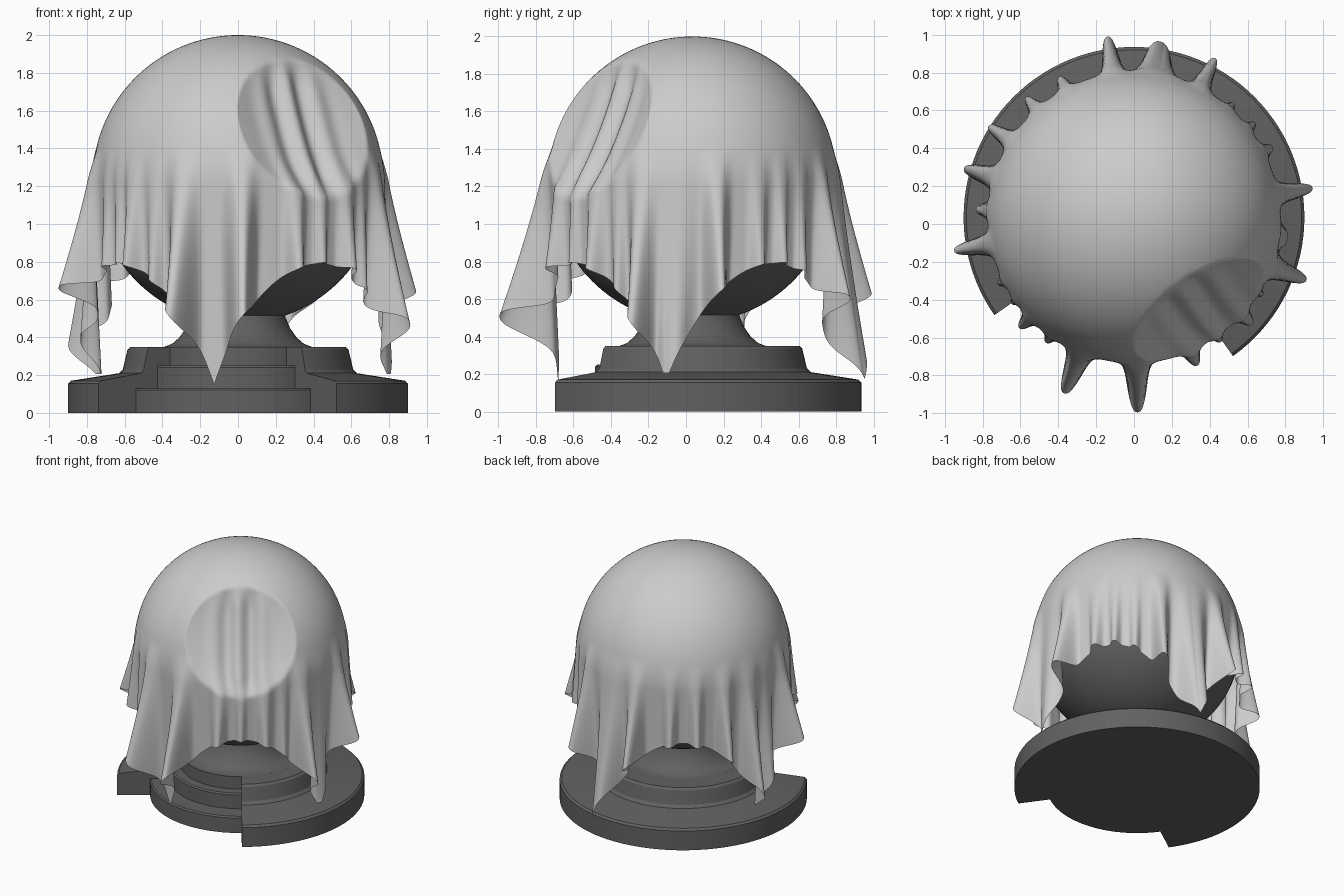
import bpy, bmesh, math
from mathutils import Vector

if "Cube" in bpy.data.objects:
    bpy.data.objects.remove(bpy.data.objects["Cube"])

CY = 0.035                                   # axis of the model in y
C = Vector((0, CY, 1.23))                    # ball centre
R = 0.77                                     # cloth radius over the ball
FRONT = 260                                  # azimuth of the base notch and a cloth corner
AZ, EL = math.radians(305), math.radians(25)
DISH = Vector((math.cos(EL) * math.cos(AZ), math.cos(EL) * math.sin(AZ), math.sin(EL)))
SIDE = Vector((-math.sin(AZ), math.cos(AZ), 0))


def material(name, v):
    m = bpy.data.materials.new(name)
    m.diffuse_color = (v, v, v, 1)
    m.use_nodes = True
    m.node_tree.nodes["Principled BSDF"].inputs["Base Color"].default_value = m.diffuse_color
    return m


DARK = material("dark grey", 0.12)
LIGHT = material("light grey cloth", 0.6)


def finish(bm, name, mat, recalc=True):
    if recalc:
        bmesh.ops.recalc_face_normals(bm, faces=bm.faces)
    me = bpy.data.meshes.new(name)
    bm.to_mesh(me)
    bm.free()
    ob = bpy.data.objects.new(name, me)
    bpy.context.collection.objects.link(ob)
    me.materials.append(mat)
    return ob


def lathe(name, profile, a0, a1, steps, closed_profile):
    """Turn an (r, z) profile about the axis; partial turns get end caps."""
    bm = bmesh.new()
    full = abs(a1 - a0) >= 360
    cols = []
    for i in range(steps if full else steps + 1):
        a = math.radians(a0 + (a1 - a0) * i / steps)
        cols.append([bm.verts.new((r * math.cos(a), CY + r * math.sin(a), z)) for r, z in profile])
    n = len(profile)
    for i in range(steps):
        p, q = cols[i], cols[(i + 1) % len(cols)]
        for k in range(n if closed_profile else n - 1):
            m = (k + 1) % n
            bm.faces.new((p[k], q[k], q[m], p[m]))
    ends = (cols[0], cols[-1]) if not full else ([c[0] for c in cols], [c[-1] for c in cols])
    for e in ends:
        bm.faces.new(e)
    return finish(bm, name, DARK)


# Stepped core with flared neck
core = lathe("base_core", [
    (0.66, 0), (0.66, 0.12), (0.65, 0.13), (0.52, 0.13), (0.52, 0.24), (0.51, 0.25),
    (0.44, 0.25), (0.44, 0.35), (0.39, 0.35), (0.35, 0.365), (0.31, 0.40), (0.275, 0.45),
    (0.25, 0.51), (0.24, 0.60)], 0, 360, 96, False)

# Outer ring with a quarter left open
ring = lathe("base_ring", [
    (0.66, 0), (0.90, 0), (0.90, 0.155), (0.885, 0.17), (0.63, 0.21), (0.61, 0.23),
    (0.585, 0.335), (0.57, 0.35), (0.44, 0.35), (0.44, 0.25), (0.52, 0.25),
    (0.52, 0.13), (0.66, 0.13)], FRONT + 45.5, FRONT + 315, 84, True)

# Ball with a sunk round face
bm = bmesh.new()
bmesh.ops.create_uvsphere(bm, u_segments=96, v_segments=64, radius=0.757)
for v in bm.verts:
    over = v.co.dot(DISH) - 0.64
    if over > 0:
        v.co -= DISH * (over + 0.05)
    v.co += C
ball = finish(bm, "ball", DARK)

# Cloth folds: azimuth, outward reach at the hem, half width in radians
FOLDS = [(248.4, .26, .070), (271, .29, .070), (293, .10, .055), (305, .05, .04), (318, .09, .055),
         (329, .05, .04), (340, .23, .065), (352, .09, .11), (9.3, .21, .060), (27, .07, .05),
         (38, .06, .04), (49, .05, .04), (63, .20, .055), (81.5, .21, .105), (98.3, .22, .060),
         (118, .09, .05), (132, .10, .05), (148, .16, .055), (164, .20, .065), (177, .10, .06),
         (190.5, .22, .060), (206, .05, .04), (215, .04, .035), (224, .09, .05), (235, .06, .045)]
START = 1.03                                 # distance along the cloth where folds begin


def cloth_point(a, t):
    # Square cloth: length from the middle to the hem along this direction
    phi = (math.degrees(a) - (FRONT + 45) + 45) % 90 - 45
    length = 1.65 / math.cos(math.radians(phi)) ** 0.95
    s = length * t
    quarter = R * math.pi / 2
    if s < quarter:
        r, z = R * math.sin(s / R), C.z + R * math.cos(s / R)
    else:
        r, z = R - 0.04 * (s - quarter), C.z - (s - quarter)
    p = Vector((r * math.cos(a), r * math.sin(a), z - C.z))
    # Sag and soft creases over the sunk face
    over = p.dot(DISH) - 0.656
    if over > 0 and z > 0.9:
        u = p.dot(SIDE)
        crease = 0.022 * math.cos(u * 34 + 0.6) * math.exp(-(u / 0.2) ** 2)
        p -= DISH * (over * 1.3 - crease * min(1, over / 0.07))
    # Hanging folds
    if s > START:
        f = (s - START) / (length - START)
        off = 0
        for deg, amp, w in FOLDS:
            d = (math.degrees(a) - deg + 180) % 360 - 180
            x = abs(math.radians(d)) / (w * (1.45 - 0.45 * f))
            if x < 2.5:
                off += amp * math.exp(-x ** 2.6)
        off *= f ** 1.2
        p += Vector((math.cos(a), math.sin(a), 0.13)) * off
    p += C
    # Corners rest on the base ring, except over the notch
    notch = abs((math.degrees(a) - FRONT + 180) % 360 - 180) < 45
    if not notch and math.hypot(p.x, p.y - CY) < 0.92:
        p.z = max(p.z, 0.205)
    return p


# Draped cloth
N, M = 720, 64
bm = bmesh.new()
top = bm.verts.new(cloth_point(0, 0))
rows = [[bm.verts.new(cloth_point(2 * math.pi * i / N, j / M)) for i in range(N)]
        for j in range(1, M + 1)]
for i in range(N):
    k = (i + 1) % N
    bm.faces.new((top, rows[0][i], rows[0][k]))
    for j in range(M - 1):
        bm.faces.new((rows[j][i], rows[j + 1][i], rows[j + 1][k], rows[j][k]))
cloth = finish(bm, "draped_cloth", LIGHT, recalc=False)
for poly in cloth.data.polygons:
    poly.use_smooth = True

# Smooth shading with crisp edges on the solid parts
for ob in (core, ring, ball):
    bpy.ops.object.select_all(action='DESELECT')
    ob.select_set(True)
    bpy.context.view_layer.objects.active = ob
    bpy.ops.object.shade_smooth_by_angle(angle=math.radians(30))
